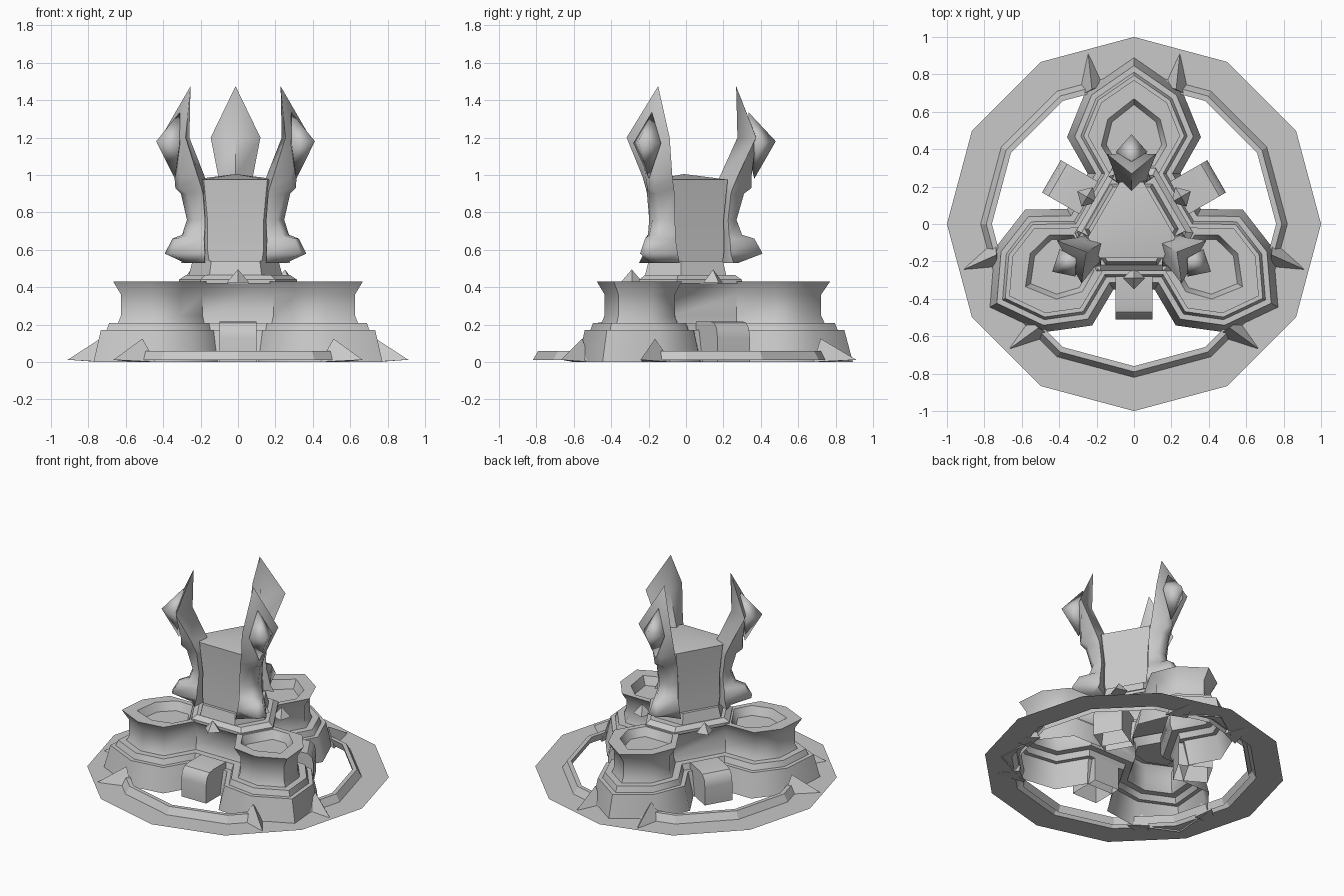
import bpy, bmesh, math
from mathutils import Vector, Matrix

cube = bpy.data.objects.get("Cube")
if cube:
    bpy.data.objects.remove(cube, do_unlink=True)

stone = bpy.data.materials.new("grey_stone")
stone.use_nodes = True
GREY = (0.58, 0.58, 0.58, 1)
stone.diffuse_color = GREY
stone.node_tree.nodes["Principled BSDF"].inputs["Base Color"].default_value = GREY

LOBES = [math.radians(a) for a in (90, 210, 330)]
NOTCHES = [a + math.pi / 3 for a in LOBES]
TOWER = Vector((-0.013, -0.01, 0))  # the tower stands slightly off centre


def finish(bm, name, smooth=35):
    bmesh.ops.recalc_face_normals(bm, faces=bm.faces[:])
    mesh = bpy.data.meshes.new(name)
    bm.to_mesh(mesh)
    bm.free()
    mesh.materials.append(stone)
    obj = bpy.data.objects.new(name, mesh)
    bpy.context.collection.objects.link(obj)
    if smooth:
        bpy.ops.object.select_all(action='DESELECT')
        obj.select_set(True)
        bpy.context.view_layer.objects.active = obj
        bpy.ops.object.shade_smooth_by_angle(angle=math.radians(smooth))
    return obj


def loft(bm, rings, bottom=True, top=True):
    """Skin a list of equal point rings; returns the vertex rings."""
    vs = [[bm.verts.new(p) for p in ring] for ring in rings]
    n = len(vs[0])
    for a, b in zip(vs, vs[1:]):
        for i in range(n):
            j = (i + 1) % n
            bm.faces.new((a[i], a[j], b[j], b[i]))
    if bottom:
        bm.faces.new(vs[0][::-1])
    if top:
        bm.faces.new(vs[-1])
    return vs


def level(points, z, scale=1.0):
    return [Vector((p[0] * scale, p[1] * scale, z)) for p in points]


def around(points, angles):
    """Repeat (radial, tangential) points at each angle."""
    return [Matrix.Rotation(a, 2) @ Vector(p) for a in angles for p in points]


def inset(points, d):
    """Mitred inward offset of a counter-clockwise outline."""
    out = []
    for i, p in enumerate(points):
        e = (p - points[i - 1]).normalized()
        f = (points[(i + 1) % len(points)] - p).normalized()
        m, n = Vector((-e.y, e.x)), Vector((-f.y, f.x))
        out.append(p + (m + n) * d / (1 + m.dot(n)))
    return out


def place(bm, angle, shift=Vector()):
    bmesh.ops.rotate(bm, verts=bm.verts[:], cent=(0, 0, 0), matrix=Matrix.Rotation(angle, 3, 'Z'))
    bmesh.ops.translate(bm, verts=bm.verts[:], vec=shift)


# Paper-thin ground ring with a raised inner lip
bm = bmesh.new()
profile = [(1, 0.01), (0.82, 0.01), (0.79, 0.06), (0.76, 0.06), (0.775, 0.01)]
compass = [math.radians(30 * i) for i in range(12)]
loft(bm, [[(r * math.cos(a), r * math.sin(a), z) for a in compass] for r, z in profile], False, False)
finish(bm, "ground_ring", 0)

# Three-lobed stepped base with a flared rim and a sunken basin in each lobe
half = [(0.27, 0.248), (0.465, 0.358), (0.714, 0.257)]
lobe = [(u, -v) for u, v in half] + [(0.892, 0)] + half[::-1]
outline = around(lobe, LOBES)
steps = [(0, 0), (0.17, 0.037), (0.17, 0.066), (0.21, 0.08), (0.21, 0.125),
         (0.25, 0.14), (0.36, 0.14), (0.43, 0.1)]
bm = bmesh.new()
rings = loft(bm, [level(inset(outline, d), z) for z, d in steps], bottom=False, top=False)


def loop_edges(verts):
    return [bm.edges.get((v, verts[i - 1])) for i, v in enumerate(verts)]


rim_edges = loop_edges(rings[-1])
side = [(0.31, 0.11), (0.42, 0.175), (0.56, 0.14)]
basin = [(u, -v) for u, v in side] + [(0.67, 0)] + side[::-1]
for a in LOBES:
    pts = around(basin, [a])
    walls = loft(bm, [level(inset(pts, 0.025), 0.37), level(pts, 0.43)], top=False)
    rim_edges += loop_edges(walls[-1])
bmesh.ops.triangle_fill(bm, use_beauty=True, edges=rim_edges)
finish(bm, "lobed_base", 55)


# Stepped collar, neck and central body, all on six uneven sides
def hexagon(half_width, distance):
    return around([(distance, -half_width), (distance, half_width)], NOTCHES)


bm = bmesh.new()
collar = hexagon(0.2, 0.25)
loft(bm, [level(collar, 0.42), level(collar, 0.44), level(collar, 0.465, 0.88)])
finish(bm, "collar", 0)

bm = bmesh.new()
loft(bm, [level(hexagon(0.14, 0.21), 0.46), level(hexagon(0.13, 0.19), 0.54)])
place(bm, 0, TOWER)
finish(bm, "neck", 0)

bm = bmesh.new()
stack = [(0.53, 0.14, 0.17), (0.6, 0.15, 0.168), (0.76, 0.15, 0.162), (0.975, 0.17, 0.172)]
rings = loft(bm, [level(hexagon(w, d), z) for z, w, d in stack], top=False)
peak = bm.verts.new((0, 0, 1.005))
for i, v in enumerate(rings[-1]):
    bm.faces.new((rings[-1][i - 1], v, peak))
place(bm, 0, TOWER)
finish(bm, "central_body", 15)

# Parts in each notch: rounded hollow buttress and small stud
for k, a in enumerate(NOTCHES):
    bm = bmesh.new()
    arch = [(0.28, 0), (0.51, 0), (0.51, 0.13), (0.5, 0.18), (0.47, 0.21), (0.43, 0.217), (0.28, 0.217)]
    loft(bm, [[(r, y, z) for r, z in arch] for y in (-0.1, 0.1)])
    underside = [f for f in bm.faces if f.calc_center_median().z < 0.001]
    bmesh.ops.delete(bm, geom=underside, context='FACES_ONLY')
    place(bm, a)
    finish(bm, f"buttress_{k + 1}")

    bm = bmesh.new()
    bmesh.ops.create_cone(bm, cap_ends=True, segments=4, radius1=0.06, radius2=0, depth=0.07,
                          matrix=Matrix.Translation((0.29, 0, 0.46)))
    place(bm, a)
    finish(bm, f"stud_{k + 1}", 0)

# Claw sections: height, inner ridge, wing radius, wing half width, outer radius, outer half width
claw = [(0.53, 0.18, 0.265, 0.125, 0.29, 0.04),
        (0.58, 0.18, 0.25, 0.105, 0.42, 0.03),
        (0.66, 0.18, 0.245, 0.088, 0.375, 0.025),
        (0.68, 0.18, 0.24, 0.085, 0.31, 0.035),
        (0.76, 0.18, 0.235, 0.08, 0.28, 0.035),
        (0.9, 0.18, 0.25, 0.085, 0.32, 0.03),
        (0.93, 0.18, 0.26, 0.087, 0.36, 0.02),
        (0.99, 0.19, 0.285, 0.092, 0.36, 0.03),
        (1.2, 0.285, 0.385, 0.133, 0.386, 0.05)]

for k, a in enumerate(LOBES):
    # Upright claw with a foot, barb and leaf-shaped blade
    bm = bmesh.new()
    rings = loft(bm, [[(ui, 0, z), (uw, -w, z), (uo, -wo, z), (uo, wo, z), (uw, w, z)]
                      for z, ui, uw, w, uo, wo in claw], top=False)
    tip = bm.verts.new((0.278, 0, 1.475))
    for i, v in enumerate(rings[-1]):
        bm.faces.new((rings[-1][i - 1], v, tip))
    place(bm, a, TOWER)
    finish(bm, f"claw_{k + 1}", 75)

    # Diamond gem on the outside of the blade
    bm = bmesh.new()
    top, low = bm.verts.new((0.345, 0, 1.335)), bm.verts.new((0.375, 0, 0.98))
    belt = [bm.verts.new(p) for p in ((0.49, 0, 1.18), (0.395, 0.085, 1.17),
                                      (0.33, 0, 1.17), (0.395, -0.085, 1.17))]
    for i in range(4):
        bm.faces.new((belt[i - 1], belt[i], top))
        bm.faces.new((belt[i], belt[i - 1], low))
    place(bm, a, TOWER)
    finish(bm, f"gem_{k + 1}", 100)

    # Pair of ground spikes on the lobe shoulders
    for s, label in ((1, "a"), (-1, "b")):
        bm = bmesh.new()
        corners = [bm.verts.new((u, s * v, z)) for u, v, z in
                   ((0.91, 0.245, 0.012), (0.74, 0.16, 0), (0.68, 0.3, 0), (0.72, 0.225, 0.125))]
        for i in range(4):
            bm.faces.new([c for j, c in enumerate(corners) if j != i])
        place(bm, a)
        finish(bm, f"ground_spike_{k + 1}{label}", 0)
